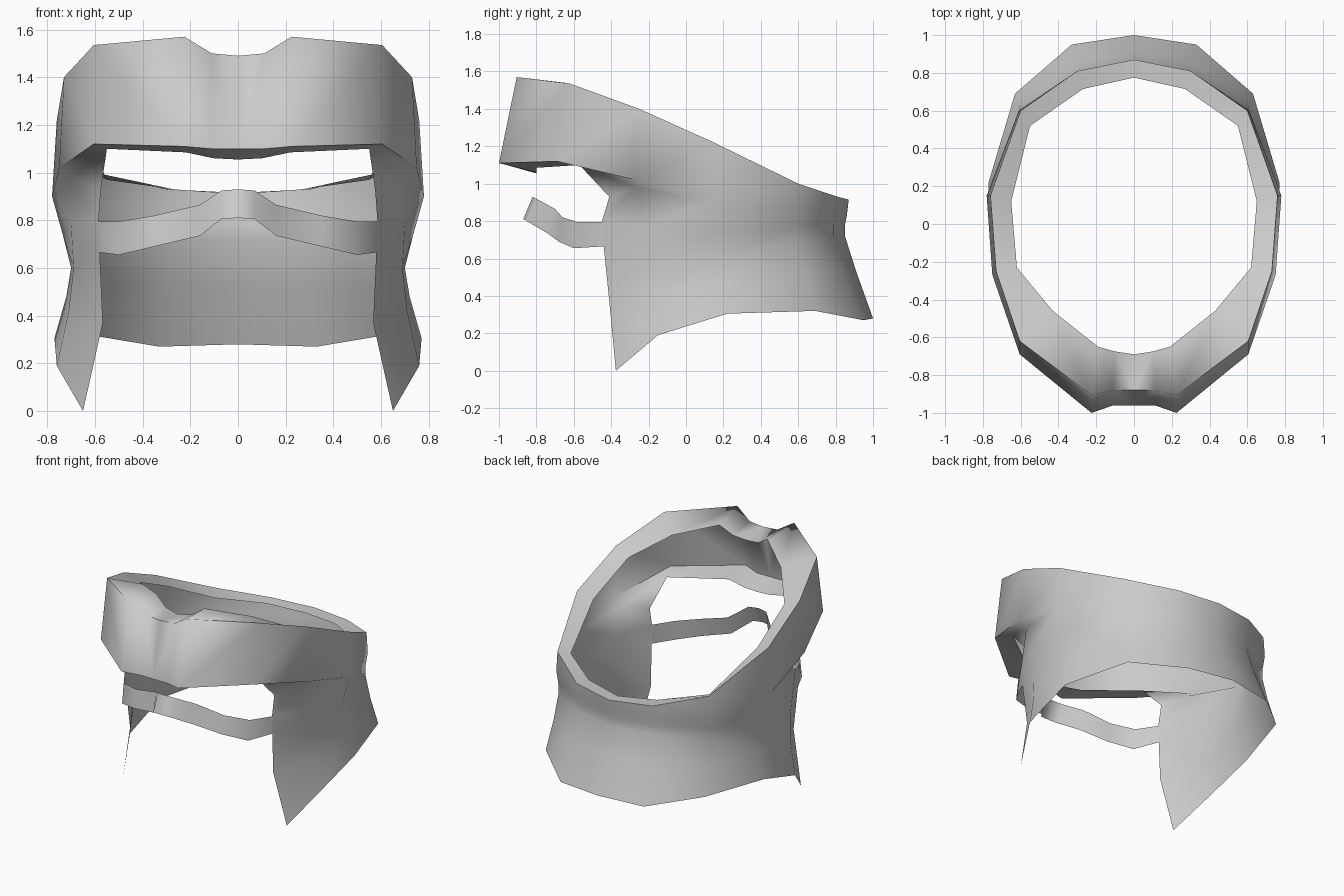
import bpy, bmesh, math

if "Cube" in bpy.data.objects:
    bpy.data.objects.remove(bpy.data.objects["Cube"])

grey = bpy.data.materials.new("plain_grey")
grey.diffuse_color = (0.6, 0.6, 0.6, 1)
grey.use_nodes = True
grey.node_tree.nodes["Principled BSDF"].inputs["Base Color"].default_value = grey.diffuse_color


def build(name, strips, extra=()):
    """Skin pairs of rows (upper, lower; running front to back), then mirror in x."""
    bm = bmesh.new()
    cache = {}

    def vert(p):
        if p not in cache:
            cache[p] = bm.verts.new(p)
        return cache[p]

    def face(points):
        vs = [vert(p) for p in dict.fromkeys(points)]
        if len(vs) > 2:
            bm.faces.new(vs).smooth = True

    for up, low in strips:
        for i in range(len(up) - 1):
            face((low[i], low[i + 1], up[i + 1], up[i]))
    for points in extra:
        face(points)
    me = bpy.data.meshes.new(name)
    bm.to_mesh(me)
    bm.free()
    me.materials.append(grey)
    ob = bpy.data.objects.new(name, me)
    bpy.context.collection.objects.link(ob)
    mod = ob.modifiers.new("mirror", 'MIRROR')
    mod.use_clip = True
    mod.merge_threshold = 0.001
    bpy.context.view_layer.objects.active = ob
    ob.select_set(True)
    bpy.ops.object.modifier_apply(modifier=mod.name)
    bpy.ops.object.shade_smooth_by_angle(angle=math.radians(75))
    ob.select_set(False)
    return ob


# Rim: inner lip and outer top edge, from the front centre to the back centre
lip = [(0, -.69, 1.465), (.10, -.675, 1.48), (.19, -.65, 1.54), (.43, -.46, 1.476),
       (.62, -.23, 1.35), (.65, .12, 1.18), (.55, .52, .97), (.27, .715, .93), (0, .775, .91)]
top = [(0, -.88, 1.49), (.11, -.88, 1.50), (.225, -.905, 1.57), (.605, -.62, 1.535),
       (.73, -.25, 1.40), (.76, .15, 1.22), (.60, .60, 1.0), (.30, .81, .93), (0, .87, .915)]

# Lower edge of the brow, fading into the back wall, and its recessed underside
brow = [(0, -.96, 1.10), (.11, -.96, 1.10), (.225, -1.0, 1.11), (.605, -.69, 1.12),
        (.75, -.27, 1.02), (.78, .15, .90), (.61, .60, .86), (.295, .80, .84), (0, .86, .83)]
under = [(0, -.80, 1.055), (.10, -.80, 1.06), (.22, -.80, 1.085), (.55, -.57, 1.10),
         (.69, -.27, .98), brow[5]]

# Cheek and neck guard rows, from the front edge of the cheek to the back centre
cheek = [(.575, -.41, .93), under[4]] + brow[5:]
guard = [
    cheek,
    [(.585, -.45, .795), (.70, -.22, .78), (.735, .15, .74), (.60, .59, .77), (.29, .79, .78), (0, .85, .78)],
    [(.58, -.44, .665), (.69, -.20, .60), (.70, .16, .60), (.60, .59, .69), (.29, .79, .72), (0, .85, .72)],
    [(.567, -.41, .37), (.71, -.17, .42), (.72, .18, .48), (.61, .63, .52), (.305, .85, .53), (0, .91, .53)],
    [(.65, -.375, 0), (.76, -.15, .19), (.77, .22, .305), (.63, .69, .32), (.33, .95, .27), (0, 1.0, .28)],
]
strips = [(lip, top), (top, brow), (brow[:6], under)] + list(zip(guard, guard[1:]))
build("helmet_shell", strips, [(under[3], cheek[0], cheek[1])])

# Thin strip across the face, arched over the nose
strip_top = [(0, -.82, .93), (.07, -.81, .925), (.16, -.70, .865), (.35, -.66, .82),
             (.50, -.58, .795), guard[1][0]]
strip_low = [(0, -.87, .81), (.07, -.86, .805), (.16, -.74, .735), (.35, -.68, .69),
             (.50, -.60, .655), guard[2][0]]
build("face_strip", [(strip_top, strip_low)])
